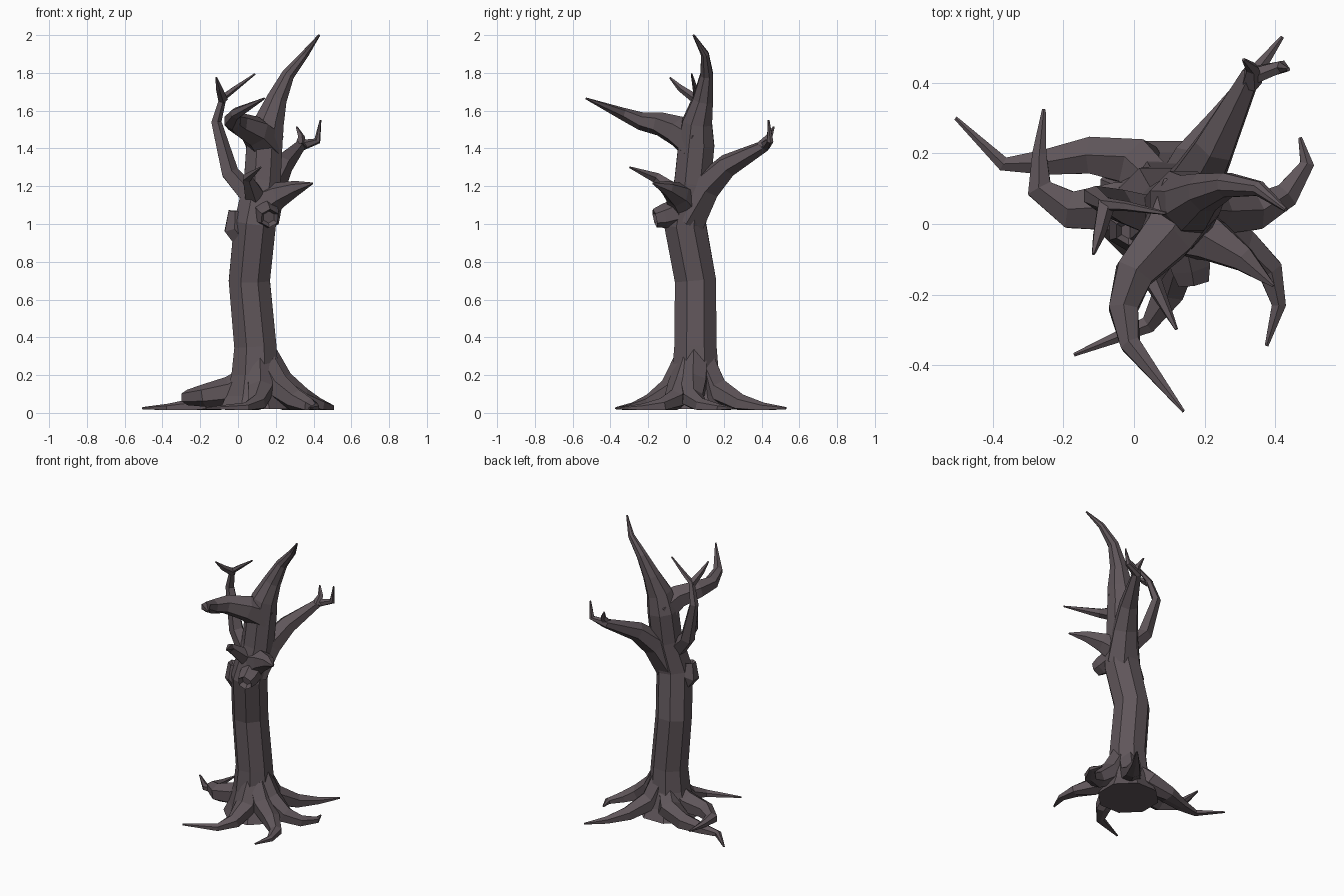
import bpy, bmesh, math
from mathutils import Vector

bark = bpy.data.materials.new("dark grey brown bark")
bark.diffuse_color = (0.115, 0.092, 0.102, 1)
Y, Z = Vector((0, 1, 0)), Vector((0, 0, 1))


def limb(name, path, radii, sides=6, ref=Z, hollow=0.0):
    """Faceted tube along path with one radius per point."""
    bm = bmesh.new()
    pos = [Vector(p) for p in path]
    rings = []
    for i, (p, rad) in enumerate(zip(pos, radii)):
        t = (pos[min(i + 1, len(pos) - 1)] - pos[max(i - 1, 0)]).normalized()
        up = (ref - t * t.dot(ref)).normalized()
        side = t.cross(up)
        ring = []
        for k in range(sides):
            w = 2 * math.pi * (k + 0.5) / sides
            v = p + rad * (side * math.cos(w) + up * math.sin(w))
            v.z = max(v.z, 0.014)
            ring.append(bm.verts.new(v))
        rings.append(ring)
    for r, s in zip(rings, rings[1:]):
        for k in range(sides):
            j = (k + 1) % sides
            bm.faces.new((r[k], r[j], s[j], s[k]))
    bm.faces.new(rings[0][::-1])
    cap = bm.faces.new(rings[-1])
    bmesh.ops.recalc_face_normals(bm, faces=bm.faces[:])
    if hollow:  # sink the broken end
        bmesh.ops.inset_individual(bm, faces=[cap], thickness=0.018)
        back = (pos[-2] - pos[-1]).normalized() * hollow
        bmesh.ops.translate(bm, verts=cap.verts[:], vec=back)
    me = bpy.data.meshes.new(name)
    bm.to_mesh(me)
    bm.free()
    me.materials.append(bark)
    bpy.context.collection.objects.link(bpy.data.objects.new(name, me))


def branch(name, path, base, power=1.0, **kw):
    """Limb whose radius shrinks from base to a point along its length."""
    pos = [Vector(p) for p in path]
    run = [0.0]
    for a, b in zip(pos, pos[1:]):
        run.append(run[-1] + (b - a).length)
    radii = [0.005 + base * (1 - d / run[-1]) ** power for d in run]
    limb(name, path, radii, **kw)


def root(name, plan, height=0.29, lift=0.0, width=1.0):
    """Buttress leaving the trunk, then spreading over the ground along an xy plan."""
    start = Vector((0.1, 0.05))
    pts = [start + (Vector(plan[0]) - start) * 0.3] + [Vector(p) for p in plan]
    n = len(pts) - 1
    path, radii = [], []
    for i, p in enumerate(pts):
        s = 1 - i / n
        path.append((p.x, p.y, 0.025 + height * s ** 3.4 + lift * min(1, 2 * i / n)))
        radii.append(width * (0.092 * s ** 1.05 if i else 0.07) + 0.006)
    limb(name, path, radii)


# Trunk running up into the main spike
limb("trunk",
     [(0.09, 0.05, 0.02), (0.09, 0.05, 0.09), (0.09, 0.05, 0.2), (0.092, 0.05, 0.35), (0.06, 0.05, 0.7),
      (0.09, -0.005, 1), (0.128, 0.035, 1.22), (0.14, 0.055, 1.42), (0.165, 0.06, 1.54),
      (0.205, 0.09, 1.66), (0.265, 0.11, 1.79), (0.355, 0.1, 1.9), (0.43, 0.04, 2)],
     [0.2, 0.165, 0.135, 0.121, 0.118, 0.12, 0.105, 0.103, 0.085, 0.058, 0.037, 0.022, 0.006],
     sides=8, ref=Y)

# Branches
branch("front_branch", [(0.15, 0.06, 1.42), (0.09, -0.04, 1.49), (0, -0.14, 1.53),
                        (-0.03, -0.24, 1.545), (-0.01, -0.34, 1.585), (0.14, -0.53, 1.665)], 0.1, 1.2)
branch("back_branch", [(0.11, 0.01, 1.03), (0.17, 0.11, 1.2), (0.23, 0.22, 1.31),
                       (0.33, 0.42, 1.415), (0.42, 0.445, 1.44), (0.437, 0.437, 1.55)], 0.105)
branch("back_branch_twig", [(0.33, 0.4, 1.41), (0.335, 0.44, 1.46), (0.31, 0.465, 1.515)],
       0.028, sides=5, ref=Y)
branch("left_branch", [(0.08, 0.01, 1.13), (-0.045, 0.05, 1.27), (-0.117, 0.08, 1.54),
                       (-0.08, 0.055, 1.67), (-0.02, 0.05, 1.715), (0.09, 0.03, 1.795)],
       0.058, sides=5, ref=Y)
branch("left_branch_twig", [(-0.08, 0.055, 1.66), (-0.1, -0.03, 1.72), (-0.115, -0.085, 1.775)],
       0.022, 0.6, sides=5)
branch("right_branch", [(0.14, -0.01, 1.11), (0.22, -0.045, 1.155), (0.31, -0.1, 1.19),
                        (0.395, -0.175, 1.215)], 0.088, 0.9)
branch("front_twig", [(0.1, -0.02, 1.13), (0.05, -0.16, 1.245), (0.12, -0.298, 1.3)],
       0.06, 1.2, sides=5)

# Broken stubs
limb("front_knot", [(0.14, -0.03, 1.07), (0.16, -0.12, 1.04), (0.168, -0.165, 1.03)],
     [0.075, 0.063, 0.05], hollow=0.03)
limb("left_stub", [(0.06, 0, 0.86), (-0.02, -0.015, 0.98), (-0.015, -0.02, 1.07)],
     [0.05, 0.062, 0.04], ref=Y, hollow=0.02)

# Roots
root("left_root", [(0.01, 0.17), (-0.12, 0.195), (-0.25, 0.175), (-0.37, 0.17), (-0.505, 0.3)], 0.17)
root("raised_root", [(-0.04, 0.05), (-0.18, 0.04), (-0.268, 0.1), (-0.268, 0.2), (-0.255, 0.325)],
     0.15, 0.05)
root("right_root", [(0.22, 0.04), (0.34, 0.035), (0.43, 0.08), (0.49, 0.17), (0.47, 0.245)], 0.28)
root("front_right_root", [(0.2, -0.02), (0.3, -0.06), (0.385, -0.13), (0.41, -0.23), (0.375, -0.345)],
     0.25)
root("front_root", [(0.12, -0.07), (0.1, -0.19), (0.04, -0.285), (-0.17, -0.37)], 0.26)
root("back_root", [(0.16, 0.16), (0.25, 0.29), (0.33, 0.41), (0.42, 0.53)], 0.25)
